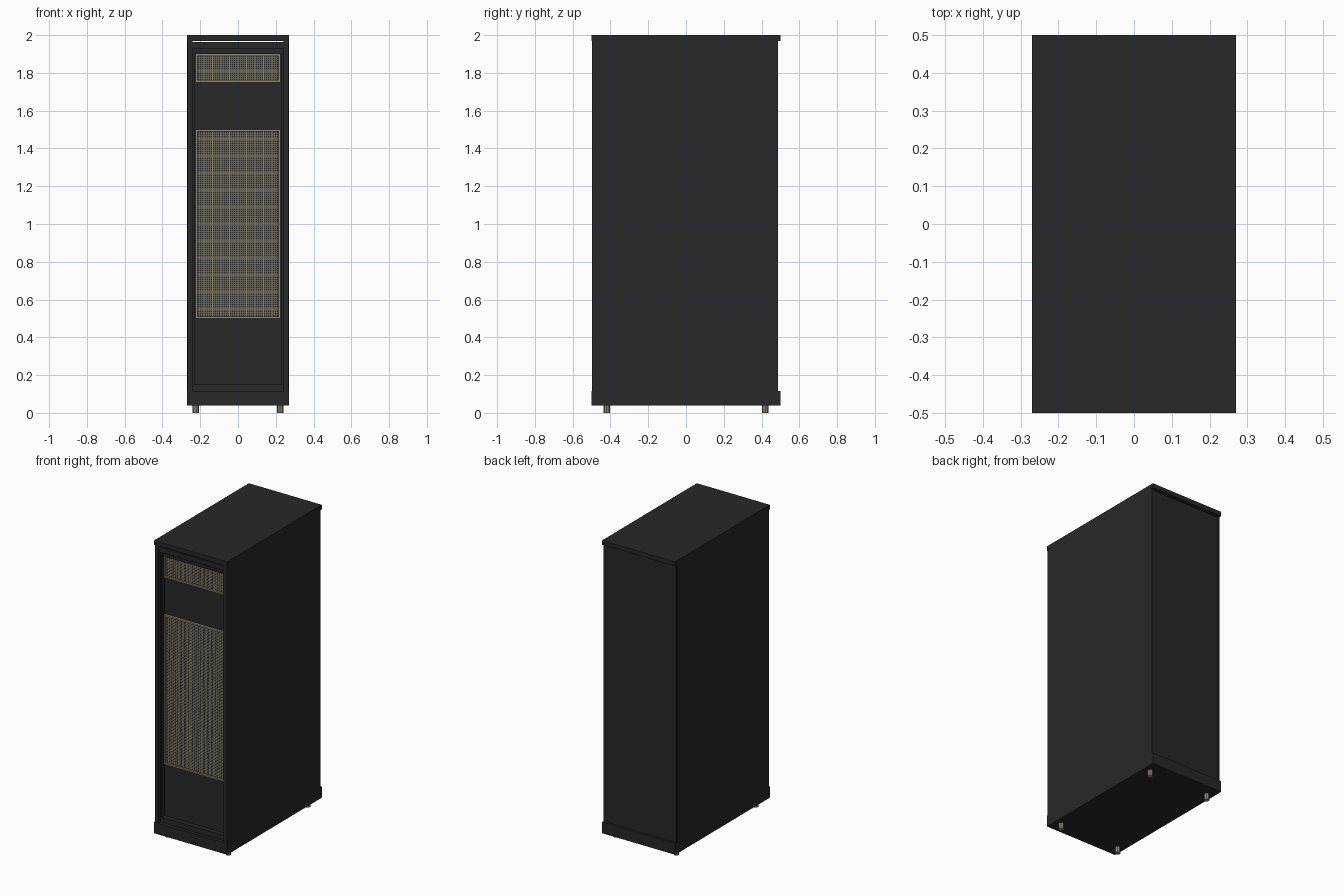
import bpy
import bmesh

cube = bpy.data.objects.get("Cube")
if cube:
    bpy.data.objects.remove(cube, do_unlink=True)


def material(name, colour):
    m = bpy.data.materials.new(name)
    m.use_nodes = True
    m.diffuse_color = (*colour, 1)
    bsdf = m.node_tree.nodes["Principled BSDF"]
    bsdf.inputs["Base Color"].default_value = (*colour, 1)
    bsdf.inputs["Roughness"].default_value = 0.6
    return m


BLACK = material("charcoal", (0.021, 0.021, 0.021))
TAN = material("warm grey metal", (0.28, 0.25, 0.18))


def finish(name, bm, mat):
    bmesh.ops.recalc_face_normals(bm, faces=bm.faces)
    mesh = bpy.data.meshes.new(name)
    bm.to_mesh(mesh)
    bm.free()
    mesh.materials.append(mat)
    ob = bpy.data.objects.new(name, mesh)
    bpy.context.scene.collection.objects.link(ob)
    return ob


def box(name, x, y, z):
    """Box given by (min, max) on each axis."""
    bm = bmesh.new()
    bmesh.ops.create_cube(bm, size=1)
    for v in bm.verts:
        for i, (lo, hi) in enumerate((x, y, z)):
            v.co[i] = hi if v.co[i] > 0 else lo
    return finish(name, bm, BLACK)


def rings(name, loops, mat):
    """Bridge rectangles (half width, y, bottom, top) into one frame."""
    bm = bmesh.new()
    rows = [[bm.verts.new((sx * w, y, z)) for sx, z in
             ((-1, b), (1, b), (1, t), (-1, t))] for w, y, b, t in loops]
    for a, b in zip(rows, rows[1:]):
        for i in range(4):
            j = (i + 1) % 4
            bm.faces.new((a[i], a[j], b[j], b[i]))
    return finish(name, bm, mat)


def grille(name, half, y, bottom, top, pitch=0.01):
    """Perforated sheet: a grid whose cells are inset and opened."""
    nx, nz = round(2 * half / pitch), round((top - bottom) / pitch)
    bm = bmesh.new()
    verts = [[bm.verts.new((-half + 2 * half * i / nx, y,
                            bottom + (top - bottom) * k / nz))
              for i in range(nx + 1)] for k in range(nz + 1)]
    cells = [bm.faces.new((verts[k][i], verts[k][i + 1],
                           verts[k + 1][i + 1], verts[k + 1][i]))
             for k in range(nz) for i in range(nx)]
    bm.normal_update()
    bmesh.ops.inset_individual(bm, faces=cells, thickness=pitch * 0.19)
    bmesh.ops.delete(bm, geom=cells, context='FACES')
    return finish(name, bm, TAN)


# Cabinet shell
box("roof", (-0.27, 0.27), (-0.5, 0.5), (1.97, 2.0))
box("base", (-0.27, 0.27), (-0.5, 0.5), (0.04, 0.115))
for side, s in (("left", 1), ("right", -1)):
    def span(a, b):
        return tuple(sorted((s * a, s * b)))
    box(side + "_side_panel", span(0.25, 0.27), (-0.48, 0.477), (0.115, 1.97))
    box(side + "_front_post", span(0.24, 0.268), (-0.497, -0.48), (0.115, 1.97))
    box(side + "_rear_post", span(0.255, 0.268), (0.477, 0.487), (0.115, 1.97))
box("rear_panel", (-0.255, 0.255), (0.46, 0.485), (0.115, 1.963))

# Front door: header bar, stepped frame and recessed panel
box("header_bar", (-0.24, 0.24), (-0.495, -0.44), (1.93, 1.963))
rings("door_frame", [(0.24, -0.497, 0.115, 1.93),
                     (0.24, -0.478, 0.115, 1.93),
                     (0.23, -0.478, 0.15, 1.90),
                     (0.23, -0.445, 0.15, 1.90)], BLACK)
box("door_panel", (-0.25, 0.25), (-0.447, -0.435), (0.115, 1.955))

# Vents: raised rim around a perforated sheet
for name, bottom, top in (("upper_vent", 1.75, 1.9), ("main_vent", 0.5, 1.5)):
    loops = [(0.225 - inset, y, bottom + inset, top - inset) for inset, y in
             ((0, -0.447), (0, -0.463), (0.01, -0.463), (0.01, -0.453))]
    rings(name + "_rim", loops, TAN)
    grille(name + "_mesh", 0.215, -0.453, bottom + 0.01, top - 0.01)

# Levelling feet
for fb, y in (("front", -0.42), ("rear", 0.42)):
    for side, x in (("left", 0.223), ("right", -0.223)):
        bm = bmesh.new()
        bmesh.ops.create_cone(bm, cap_ends=True, segments=8, radius1=0.017,
                              radius2=0.017, depth=0.042)
        bmesh.ops.translate(bm, verts=bm.verts, vec=(x, y, 0.021))
        finish(f"{fb}_{side}_foot", bm, TAN)
